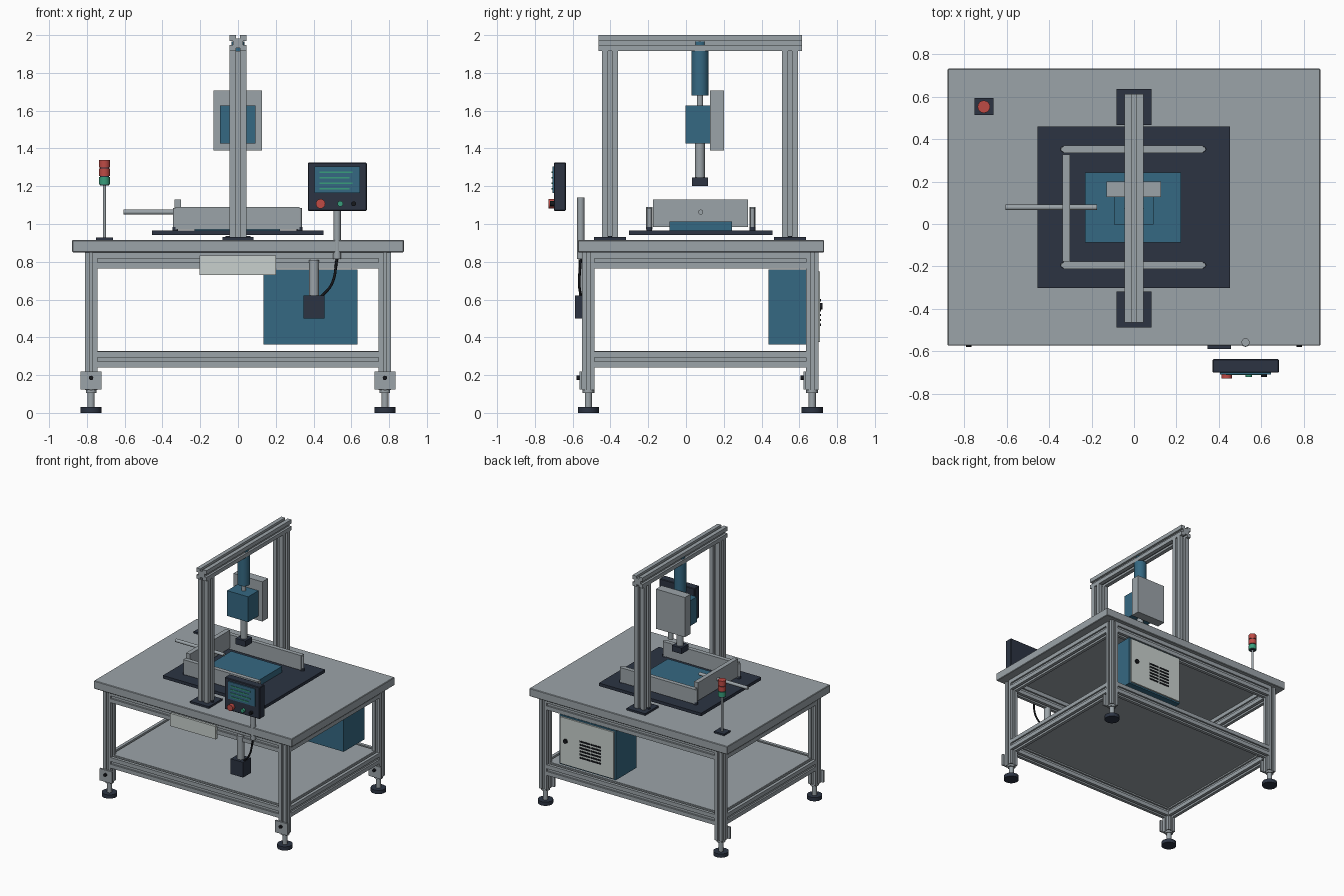
import bpy, bmesh, math
from mathutils import Vector, Matrix

if "Cube" in bpy.data.objects:
    bpy.data.objects.remove(bpy.data.objects["Cube"])


def material(name, rgb):
    m = bpy.data.materials.new(name)
    m.diffuse_color = (*rgb, 1)
    m.use_nodes = True
    m.node_tree.nodes["Principled BSDF"].inputs["Base Color"].default_value = m.diffuse_color
    return m


GREY = material("aluminium grey", (0.33, 0.37, 0.395))
PALE = material("pale panel", (0.58, 0.63, 0.61))
BLUE = material("steel blue", (0.036, 0.14, 0.225))
DARK = material("dark slate", (0.025, 0.034, 0.055))
BLACK = material("black", (0.008, 0.009, 0.012))
RED = material("signal red", (0.52, 0.07, 0.06))
GREEN = material("signal green", (0.04, 0.34, 0.2))


def finish(name, bm, mat):
    bmesh.ops.recalc_face_normals(bm, faces=bm.faces)
    me = bpy.data.meshes.new(name)
    bm.to_mesh(me)
    bm.free()
    me.materials.append(mat)
    ob = bpy.data.objects.new(name, me)
    bpy.context.collection.objects.link(ob)
    return ob


def box(name, x, y, z, mat, bevel=0):
    """Box from (min, max) pairs."""
    bm = bmesh.new()
    bmesh.ops.create_cube(bm, size=1)
    size = Vector([b - a for a, b in (x, y, z)])
    mid = Vector([(a + b) / 2 for a, b in (x, y, z)])
    for v in bm.verts:
        v.co = v.co * size + mid
    ob = finish(name, bm, mat)
    if bevel:
        mod = ob.modifiers.new("bevel", 'BEVEL')
        mod.width = bevel
        mod.segments = 1
    return ob


def rod(name, start, end, r, mat, sides=32):
    """Cylinder between two points, smooth around its wall."""
    a, b = Vector(start), Vector(end)
    bm = bmesh.new()
    bmesh.ops.create_cone(bm, cap_ends=True, segments=sides, radius1=r, radius2=r, depth=(b - a).length)
    turn = (b - a).to_track_quat('Z', 'Y').to_matrix().to_4x4()
    bmesh.ops.transform(bm, matrix=Matrix.Translation((a + b) / 2) @ turn, verts=bm.verts)
    for f in bm.faces:
        f.smooth = len(f.verts) == 4
    for e in bm.edges:
        e.smooth = all(len(f.verts) == 4 for f in e.link_faces)
    return finish(name, bm, mat)


def extrusion(name, x, y, z, axis):
    """Slotted aluminium bar filling the given box, running along axis 0, 1 or 2."""
    lo, hi = zip(x, y, z)
    u, v = [i for i in range(3) if i != axis]
    side = [(-.5, -.5), (-.13, -.5), (-.13, -.3), (.13, -.3), (.13, -.5)]
    ring = []
    for k in range(4):
        c, s = ((1, 0), (0, 1), (-1, 0), (0, -1))[k]
        ring += [(a * c - b * s, a * s + b * c) for a, b in side]
    bm = bmesh.new()
    verts = []
    for a, b in ring:
        p = [0, 0, 0]
        p[axis] = lo[axis]
        p[u] = (lo[u] + hi[u]) / 2 + a * (hi[u] - lo[u])
        p[v] = (lo[v] + hi[v]) / 2 + b * (hi[v] - lo[v])
        verts.append(bm.verts.new(p))
    face = bm.faces.new(verts)
    ext = bmesh.ops.extrude_face_region(bm, geom=[face], use_keep_orig=True)
    move = [0, 0, 0]
    move[axis] = hi[axis] - lo[axis]
    bmesh.ops.translate(bm, vec=move, verts=[g for g in ext["geom"] if isinstance(g, bmesh.types.BMVert)])
    return finish(name, bm, GREY)


# Table frame: legs, feet, brackets
H = 0.033
LX, LY = 0.778, (-0.517, 0.668)
for cx in (-LX, LX):
    for cy in LY:
        extrusion("leg", (cx - H, cx + H), (cy - H, cy + H), (0.12, 0.85), 2)
        rod("foot_pad", (cx, cy, 0), (cx, cy, 0.03), 0.056, DARK)
        rod("foot_stem", (cx, cy, 0.03), (cx, cy, 0.125), 0.019, GREY)
        rod("foot_nut", (cx, cy, 0.105), (cx, cy, 0.12), 0.032, GREY, 6)
        f = cy - H
        box("foot_bracket", (cx - 0.055, cx + 0.055), (f - 0.014, f), (0.125, 0.22), GREY)
        rod("bracket_bolt", (cx, f - 0.03, 0.185), (cx, f - 0.01, 0.185), 0.012, BLACK, 12)

# Upper and lower rails, shelf and top
for z in ((0.765, 0.85), (0.24, 0.325)):
    for cy in LY:
        extrusion("long_rail", (-LX + H, LX - H), (cy - H, cy + H), z, 0)
    for cx in (-LX, LX):
        extrusion("cross_rail", (cx - H, cx + H), (LY[0] + H, LY[1] - H), z, 1)
box("shelf", (-0.765, 0.765), (-0.505, 0.655), (0.305, 0.328), GREY)
box("table_top", (-0.878, 0.878), (-0.573, 0.731), (0.85, 0.915), GREY, 0.004)
box("front_panel", (-0.205, 0.2), (-0.568, -0.545), (0.73, 0.832), PALE)

# Gantry
for y in ((-0.445, -0.36), (0.507, 0.593)):
    mid = sum(y) / 2
    extrusion("gantry_post", (-0.044, 0.044), y, (0.93, 1.915), 2)
    box("gantry_base", (-0.083, 0.083), (mid - 0.085, mid + 0.085), (0.914, 0.93), DARK)
    for sx in (-1, 1):
        rod("base_bolt", (sx * 0.055, mid, 0.93), (sx * 0.055, mid, 0.936), 0.011, DARK, 16)
extrusion("gantry_beam", (-0.044, 0.044), (-0.463, 0.613), (1.915, 2.0), 1)

# Press head hanging from the beam
PY = 0.074
rod("press_cap", (0, PY, 1.9), (0, PY, 1.965), 0.035, BLUE)
rod("press_cylinder", (0, PY, 1.68), (0, PY, 1.915), 0.046, BLUE)
rod("upper_rod", (0, PY, 1.62), (0, PY, 1.69), 0.017, GREY)
box("press_block", (-0.095, 0.092), (-0.002, 0.128), (1.425, 1.628), BLUE)
box("press_back_plate", (-0.13, 0.127), (0.127, 0.2), (1.39, 1.708), GREY)
rod("lower_rod", (0, PY, 1.23), (0, PY, 1.43), 0.026, GREY)
box("press_tip", (-0.043, 0.043), (PY - 0.043, PY + 0.043), (1.2, 1.247), DARK)

# Work fixture
box("fixture_plate", (-0.455, 0.452), (-0.302, 0.458), (0.942, 0.966), DARK)
box("work_block", (-0.23, 0.222), (-0.088, 0.243), (0.966, 1.013), BLUE)
for cy in (-0.194, 0.352):
    box("guide_rail", (-0.332, 0.325), (cy - 0.017, cy + 0.017), (0.972, 1.09), GREY)
    for cx in (-0.333, 0.326):
        rod("rail_pin", (cx, cy, 0.966), (cx, cy, 1.086), 0.012, GREY, 16)
        rod("rail_screw", (cx, cy, 0.966), (cx, cy, 0.985), 0.015, DARK, 16)
box("pusher_plate", (-0.337, -0.302), (-0.176, 0.328), (0.985, 1.13), GREY)
rod("pusher_rod", (-0.605, 0.078, 1.063), (-0.175, 0.078, 1.063), 0.013, GREY)

# Signal tower
TX, TY = -0.707, 0.552
box("tower_base", (TX - 0.045, TX + 0.045), (TY - 0.04, TY + 0.04), (0.914, 0.928), DARK)
rod("tower_pole", (TX, TY, 0.92), (TX, TY, 1.215), 0.009, GREY, 16)
rod("tower_core", (TX, TY, 1.205), (TX, TY, 1.335), 0.024, DARK)
for z, mat in ((1.21, GREEN), (1.255, RED), (1.3, RED)):
    rod("tower_lamp", (TX, TY, z), (TX, TY, z + 0.039), 0.029, mat)

# Control panel
box("panel_body", (0.37, 0.682), (-0.7, -0.636), (1.07, 1.325), DARK, 0.004)
box("panel_screen", (0.405, 0.645), (-0.708, -0.699), (1.165, 1.305), BLUE)
for i in range(4):
    z = 1.187 + i * 0.029
    box("screen_line", (0.432, 0.605 if i % 2 else 0.59), (-0.712, -0.707), (z - 0.004, z + 0.004), GREEN)
for x, r, depth, mat in ((0.437, 0.025, 0.028, RED), (0.541, 0.015, 0.02, GREEN), (0.612, 0.013, 0.02, BLACK)):
    rod("panel_button", (x, -0.699, 1.107), (x, -0.7 - depth, 1.107), r, mat, 24)

# Panel post, pedestal box and cable
rod("panel_post", (0.525, -0.557, 0.82), (0.525, -0.557, 1.14), 0.019, GREY)
rod("post_collar", (0.525, -0.557, 0.815), (0.525, -0.557, 0.845), 0.021, GREY)
rod("pedestal_post", (0.402, -0.54, 0.62), (0.402, -0.54, 0.81), 0.026, GREY)
box("pedestal_box", (0.347, 0.457), (-0.588, -0.49), (0.5, 0.622), DARK)
cu = bpy.data.curves.new("cable", 'CURVE')
cu.dimensions = '3D'
cu.bevel_depth = 0.007
cu.bevel_resolution = 2
sp = cu.splines.new('BEZIER')
sp.bezier_points.add(2)
for p, co in zip(sp.bezier_points, ((0.435, -0.555, 0.61), (0.495, -0.565, 0.68), (0.525, -0.557, 0.82))):
    p.co = co
    p.handle_left_type = p.handle_right_type = 'AUTO'
cu.materials.append(BLACK)
bpy.context.collection.objects.link(bpy.data.objects.new("cable", cu))

# Electrical cabinet with vented door
box("cabinet", (0.135, 0.632), (0.437, 0.697), (0.362, 0.76), BLUE)
box("cabinet_door", (0.147, 0.62), (0.696, 0.71), (0.374, 0.748), PALE)
for row in range(6):
    for col in range(2):
        x, z = 0.255 + col * 0.1, 0.46 + row * 0.026
        box("vent_slot", (x, x + 0.09), (0.709, 0.714), (z, z + 0.012), BLACK)
rod("door_knob", (0.57, 0.709, 0.565), (0.57, 0.722, 0.565), 0.017, BLACK, 20)
